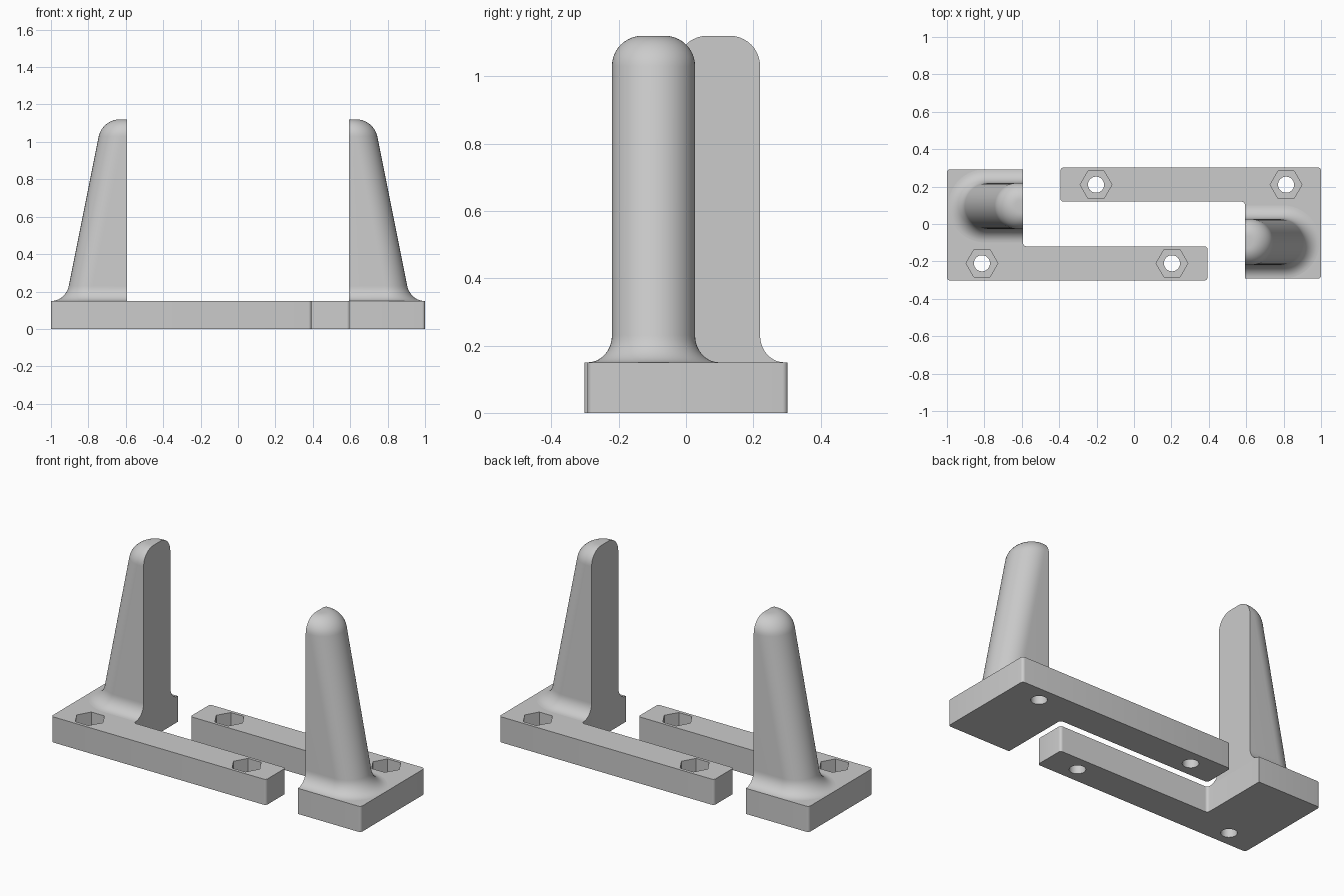
import bpy, bmesh, math

cube = bpy.data.objects.get("Cube")
if cube:
    bpy.data.objects.remove(cube, do_unlink=True)

PLATE_TOP = 0.15
INNER, FRONT, BACK = -0.593, -0.302, 0.292
ARM_END, ARM_BACK = 0.393, -0.119

grey = bpy.data.materials.new("plain grey")
grey.use_nodes = True
grey.diffuse_color = (0.6, 0.6, 0.6, 1)
grey.node_tree.nodes["Principled BSDF"].inputs["Base Color"].default_value = (0.6, 0.6, 0.6, 1)


def finish(bm, name):
    bmesh.ops.recalc_face_normals(bm, faces=bm.faces)
    mesh = bpy.data.meshes.new(name)
    bm.to_mesh(mesh)
    bm.free()
    mesh.materials.append(grey)
    obj = bpy.data.objects.new(name, mesh)
    bpy.context.collection.objects.link(obj)
    return obj


def activate(obj):
    bpy.ops.object.select_all(action="DESELECT")
    obj.select_set(True)
    bpy.context.view_layer.objects.active = obj


def smooth(obj):
    activate(obj)
    bpy.ops.object.shade_smooth_by_angle(angle=math.radians(35))


def cut(obj, sides, radius, x, y, bottom, top):
    bpy.ops.mesh.primitive_cylinder_add(
        vertices=sides, radius=radius, depth=top - bottom,
        location=(x, y, (top + bottom) / 2), rotation=(0, 0, math.pi / 6))
    cutter = bpy.context.object
    cutter.hide_render = True
    activate(obj)
    mod = obj.modifiers.new("cut", "BOOLEAN")
    mod.operation, mod.solver, mod.object = "DIFFERENCE", "EXACT", cutter
    bpy.ops.object.modifier_apply(modifier=mod.name)
    bpy.data.objects.remove(cutter, do_unlink=True)


def make_plate(name, s):
    # L-shaped base with softened upright corners
    outline = [(-1, FRONT), (ARM_END, FRONT), (ARM_END, ARM_BACK),
               (INNER, ARM_BACK), (INNER, BACK), (-1, BACK)]
    bm = bmesh.new()
    face = bm.faces.new([bm.verts.new((s * x, s * y, 0)) for x, y in outline])
    ext = bmesh.ops.extrude_face_region(bm, geom=[face])["geom"]
    for v in ext:
        if isinstance(v, bmesh.types.BMVert):
            v.co.z = PLATE_TOP
    upright = []
    for e in bm.edges:
        a, b = e.verts
        flush = abs(a.co.x - s * INNER) < 0.001 and abs(a.co.y - s * BACK) < 0.001
        if abs(a.co.z - b.co.z) > 0.1 and not flush:
            upright.append(e)
    bmesh.ops.bevel(bm, geom=upright, offset=0.016, segments=5,
                    profile=0.5, affect="EDGES")
    plate = finish(bm, name)
    # Bolt holes with hexagonal nut pockets
    for x in (-0.813, 0.203):
        cut(plate, 32, 0.043, s * x, s * -0.21, -0.1, 0.3)
        cut(plate, 6, 0.085, s * x, s * -0.21, 0.06, 0.3)
    smooth(plate)


def make_post(name, s):
    # Tapered D-section post: (height, offset from the section radius)
    radius, foot, dome, top, steps = 0.1235, 0.072, 0.09, 1.12, 10
    levels = []
    for i in range(steps + 1):
        a = math.pi / 2 * i / steps
        levels.append((PLATE_TOP + 0.08 * (1 - math.cos(a)), foot * (1 - math.sin(a))))
    for i in range(steps + 1):
        a = math.pi / 2 * i / steps
        levels.append((top - dome + dome * math.sin(a), -dome * (1 - math.cos(a))))
    bm = bmesh.new()
    cy, rings, arc = BACK - radius - foot, [], 28
    for z, offset in levels:
        r = radius + offset
        cx = -0.6175 + 0.2 * (z - 1.048)
        pts = [(INNER, cy + r)]
        for k in range(arc + 1):
            a = math.pi / 2 + math.pi * k / arc
            pts.append((cx + r * math.cos(a), cy + r * math.sin(a)))
        pts.append((INNER, cy - r))
        rings.append([bm.verts.new((s * x, s * y, z)) for x, y in pts])
    for low, high in zip(rings, rings[1:]):
        for k in range(len(low) - 1):
            bm.faces.new((low[k], low[k + 1], high[k + 1], high[k]))
        # Flat inner face
        bm.faces.new((low[-1], low[0], high[0], high[-1]))
    bm.faces.new(rings[-1])
    bm.faces.new(rings[0][::-1])
    smooth(finish(bm, name))


# Two identical brackets, the second turned half way round
for side, s in (("right", 1), ("left", -1)):
    make_plate(side + "_base_plate", s)
    make_post(side + "_post", s)
